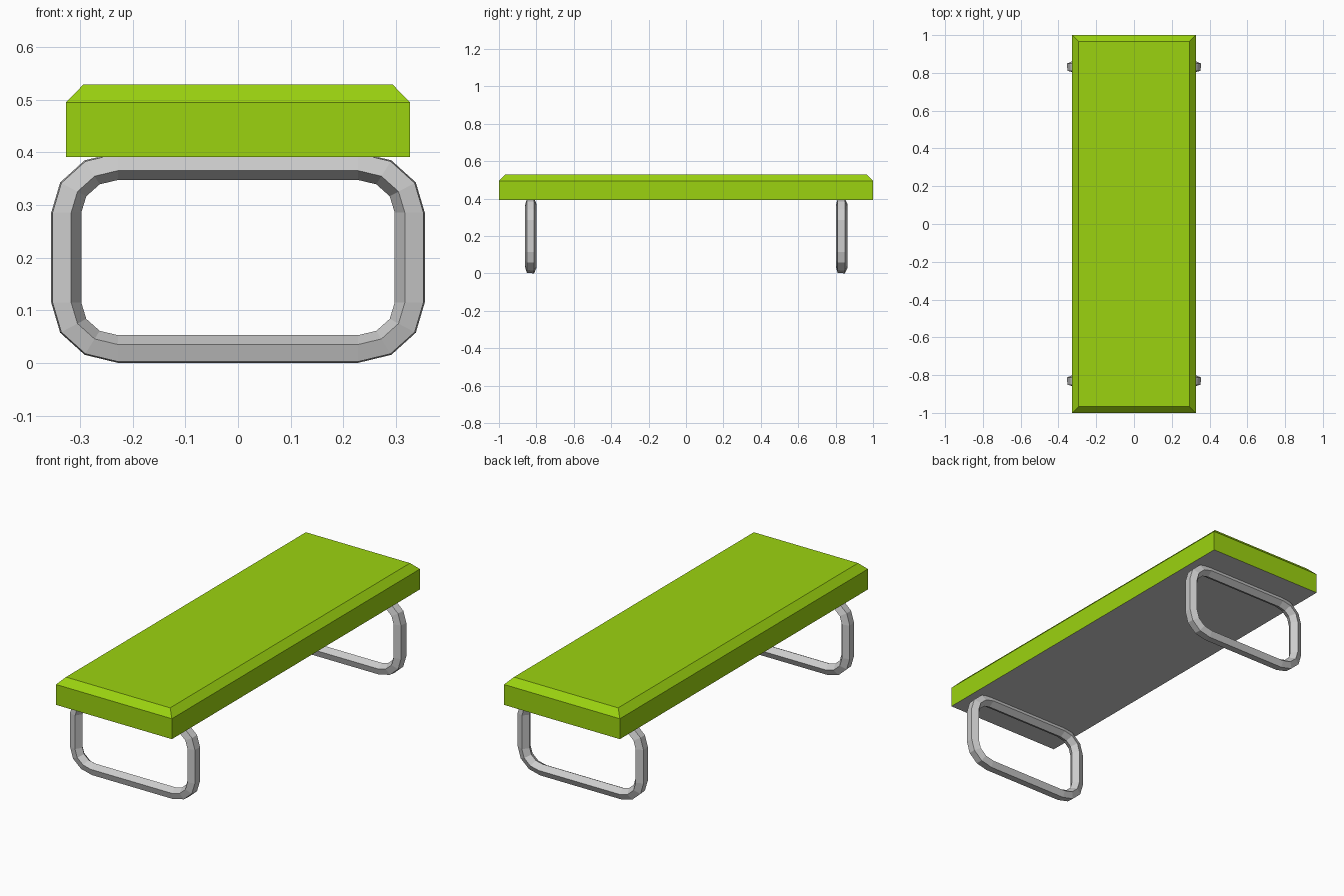
import bpy, bmesh
from math import sin, cos, radians

if "Cube" in bpy.data.objects:
    bpy.data.objects.remove(bpy.data.objects["Cube"])


def finish(bm, name):
    bmesh.ops.recalc_face_normals(bm, faces=bm.faces)
    mesh = bpy.data.meshes.new(name)
    bm.to_mesh(mesh)
    bm.free()
    obj = bpy.data.objects.new(name, mesh)
    bpy.context.collection.objects.link(obj)
    return obj


def skin(bm, rings, closed):
    # bridge successive rings of vertices with quads
    n = len(rings[0])
    for i in range(len(rings) if closed else len(rings) - 1):
        a, b = rings[i], rings[(i + 1) % len(rings)]
        for j in range(n):
            k = (j + 1) % n
            bm.faces.new((a[j], a[k], b[k], b[j]))


# Seat: slab with a chamfered top edge and a grey underside
green = bpy.data.materials.new("green")
green.diffuse_color = (0.33, 0.65, 0.005, 1)
green.use_nodes = True
green.node_tree.nodes["Principled BSDF"].inputs["Base Color"].default_value = green.diffuse_color
grey = bpy.data.materials.new("grey")
bm = bmesh.new()
rings = []
for x, y, z in ((0.327, 1.0, 0.391), (0.327, 1.0, 0.495), (0.294, 0.967, 0.529)):
    rings.append([bm.verts.new((sx * x, sy * y, z))
                  for sx, sy in ((-1, -1), (1, -1), (1, 1), (-1, 1))])
skin(bm, rings, False)
bm.faces.new(rings[-1])
bm.faces.new(rings[0]).material_index = 1
seat = finish(bm, "seat")
seat.data.materials.append(green)
seat.data.materials.append(grey)


# Legs: five-sided tube swept round a rounded rectangle
def leg(name, y0):
    bm = bmesh.new()
    section = [radians(40 + 72 * i) for i in range(5)]
    r = 0.031
    rings = []
    corners = ((0.228, 0.286), (-0.228, 0.286), (-0.228, 0.115), (0.228, 0.115))
    for q, (cx, cz) in enumerate(corners):
        for step in range(4):
            t = radians(90 * q + 30 * step)
            rings.append([bm.verts.new((
                cx + (0.1007 + r * cos(a)) * cos(t),
                y0 - 1.06 * r * sin(a),
                cz + (0.0905 + 0.92 * r * cos(a)) * sin(t))) for a in section])
    skin(bm, rings, True)
    low = min(v.co.z for v in bm.verts)
    bmesh.ops.translate(bm, verts=bm.verts, vec=(0, 0, -low))
    return finish(bm, name)


leg("front_leg", -0.83)
leg("back_leg", 0.832)
